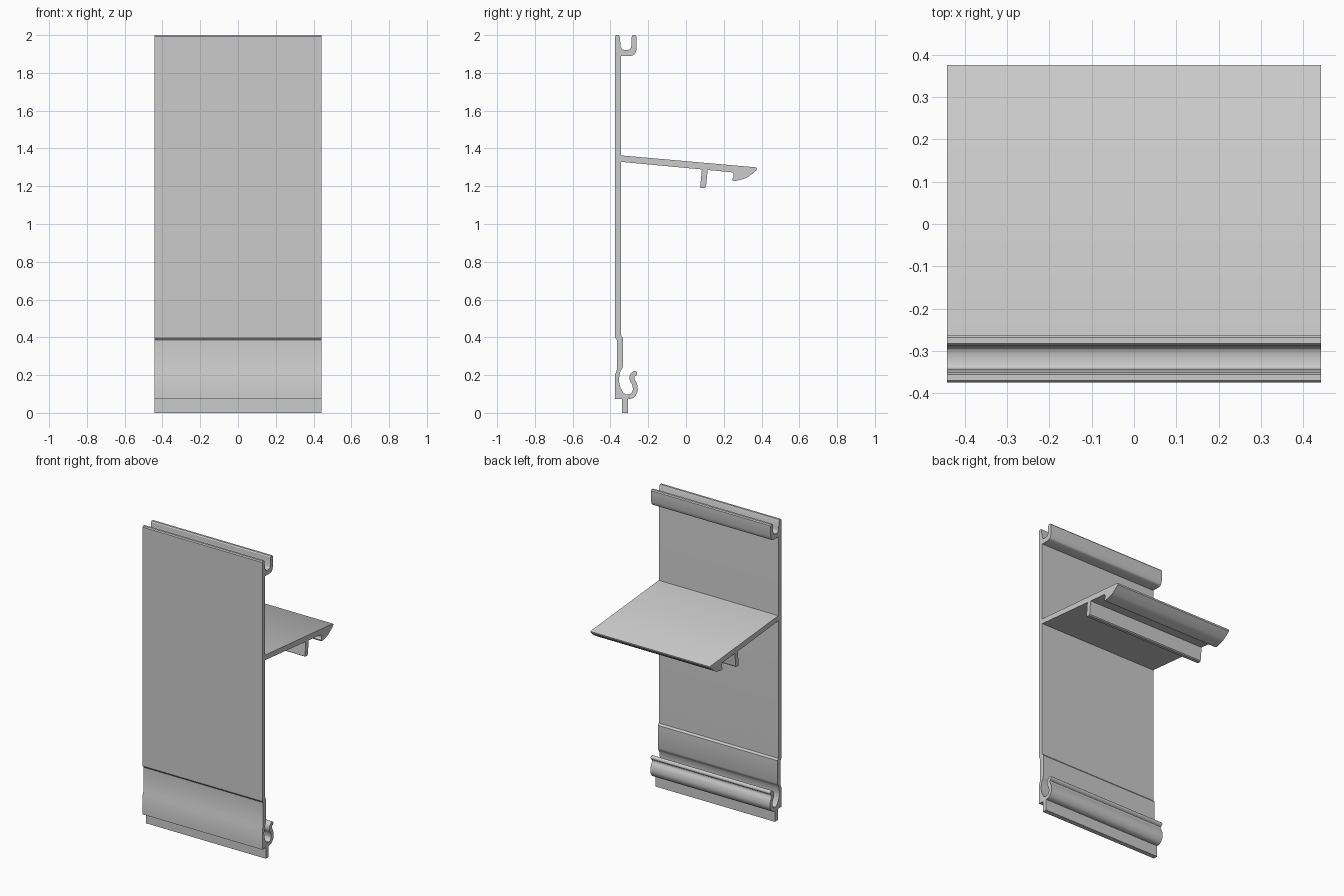
import bpy, bmesh, math
from mathutils import Vector

if "Cube" in bpy.data.objects:
    bpy.data.objects.remove(bpy.data.objects["Cube"])

HALF = 0.442  # half length of the extrusion along x


def spline(pts, n=5):
    """Smooth curve through a few (y, z) points (Catmull-Rom)."""
    p = [Vector(q) for q in pts]
    p = [2 * p[0] - p[1]] + p + [2 * p[-1] - p[-2]]
    out = []
    for a, b, c, d in zip(p, p[1:], p[2:], p[3:]):
        for i in range(n):
            t = i / n
            out.append(0.5 * (2 * b + (c - a) * t + (2 * a - 5 * b + 4 * c - d) * t ** 2
                              + (3 * b - a - 3 * c + d) * t ** 3))
    return [tuple(v) for v in out] + [tuple(pts[-1])]


def ribbon(path, width):
    """Outline of a strip of even thickness with a round free end."""
    p = [Vector(q) for q in path]
    left, right = [], []
    for i, q in enumerate(p):
        d = (p[min(i + 1, len(p) - 1)] - p[max(i - 1, 0)]).normalized()
        nrm = Vector((-d.y, d.x)) * width / 2
        left.append(q + nrm)
        right.append(q - nrm)
    cap = [p[-1] + nrm * math.cos(a) + d * math.sin(a) * width / 2
           for a in (math.pi * k / 8 for k in range(1, 8))]
    return [tuple(v) for v in left + cap + right[::-1]]


def extrude(name, outline):
    """Extrude a (y, z) outline along x."""
    bm = bmesh.new()
    face = bm.faces.new([bm.verts.new((-HALF, y, z)) for y, z in outline])
    ext = bmesh.ops.extrude_face_region(bm, geom=[face])
    verts = [g for g in ext["geom"] if isinstance(g, bmesh.types.BMVert)]
    bmesh.ops.translate(bm, verts=verts, vec=(2 * HALF, 0, 0))
    bmesh.ops.recalc_face_normals(bm, faces=bm.faces)
    mesh = bpy.data.meshes.new(name)
    bm.to_mesh(mesh)
    bm.free()
    obj = bpy.data.objects.new(name, mesh)
    bpy.context.collection.objects.link(obj)
    bpy.ops.object.select_all(action='DESELECT')
    obj.select_set(True)
    bpy.context.view_layer.objects.active = obj
    bpy.ops.object.shade_smooth_by_angle(angle=math.radians(30))
    return obj


# tall face panel, slightly thinned at the top channel
extrude("face_panel", [(-.375, .397), (-.365, .385), (-.334, .385), (-.334, .398), (-.344, .41),
                       (-.344, 1.925), (-.351, 1.99), (-.356, 2), (-.37, 2), (-.375, 1.993)])

# U-shaped channel at the top
extrude("top_channel",
        [(-.344, 1.89)] + spline([(-.29, 1.89), (-.272, 1.898), (-.263, 1.92)])
        + [(-.263, 1.993), (-.268, 2), (-.282, 2), (-.287, 1.993)]
        + spline([(-.29, 1.94), (-.295, 1.927), (-.307, 1.922)])
        + spline([(-.329, 1.922), (-.339, 1.926), (-.344, 1.938)]))

# sloping shelf with nose lip
extrude("shelf",
        [(-.344, 1.363), (.37, 1.3), (.376, 1.296), (.374, 1.286)]
        + spline([(.35, 1.265), (.312, 1.241), (.257, 1.227)])
        + [(.246, 1.23), (.245, 1.238), (.252, 1.25), (.251, 1.267), (.242, 1.274),
           (-.344, 1.329)])

# rib hanging under the shelf
extrude("shelf_rib", [(.084, 1.289), (.075, 1.194), (.08, 1.19), (.1, 1.19),
                      (.106, 1.196), (.115, 1.286)])

# set-back lower wall with the hollow of the hook socket
extrude("lower_wall",
        [(-.365, .385), (-.334, .385), (-.334, .248)]
        + spline([(-.337, .238), (-.349, .214), (-.3545, .172), (-.3465, .135),
                  (-.328, .104), (-.304, .096)])
        + [(-.304, .074), (-.375, .074), (-.375, .204), (-.365, .23)])

# curled hook
extrude("hook", ribbon(spline([(-.304, .086), (-.283, .093), (-.269, .118), (-.272, .15),
                               (-.285, .177), (-.284, .198), (-.271, .209)]), .026))

# foot strip
extrude("foot_strip", [(-.338, .074), (-.338, 0), (-.307, 0), (-.307, .074)])
